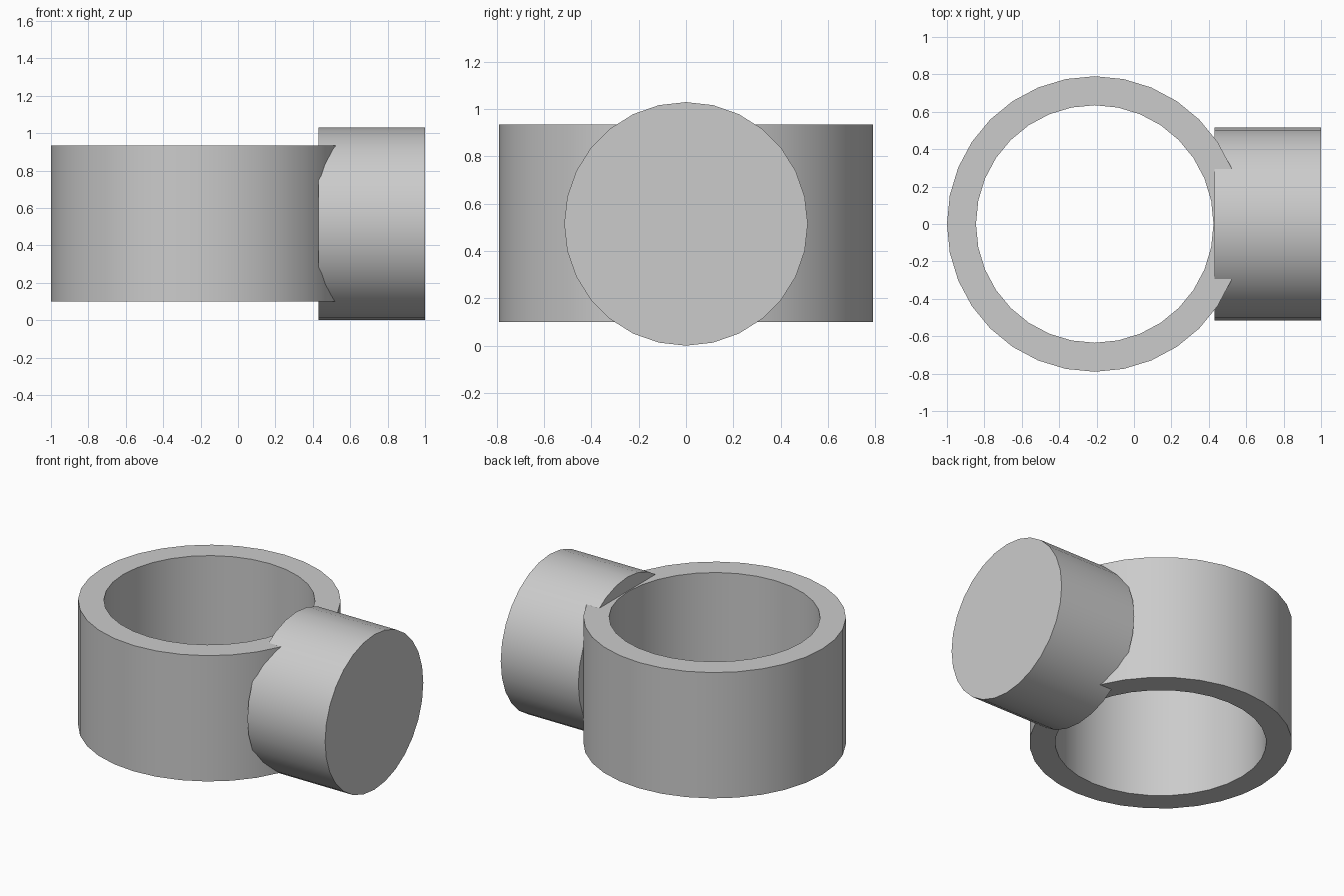
import bpy
import bmesh
import math
from mathutils import Matrix, Vector

cube = bpy.data.objects.get("Cube")
if cube:
    bpy.data.objects.remove(cube, do_unlink=True)

# Single plain grey
GREY = (0.6, 0.6, 0.6, 1.0)
grey = bpy.data.materials.new("plain grey")
grey.use_nodes = True
grey.diffuse_color = GREY
grey.node_tree.nodes["Principled BSDF"].inputs["Base Color"].default_value = GREY


def finish(name, bm):
    """Turn a bmesh into a smooth-sided object with sharp rims."""
    bmesh.ops.recalc_face_normals(bm, faces=bm.faces)
    mesh = bpy.data.meshes.new(name)
    bm.to_mesh(mesh)
    bm.free()
    mesh.materials.append(grey)
    obj = bpy.data.objects.new(name, mesh)
    bpy.context.collection.objects.link(obj)
    bpy.ops.object.select_all(action="DESELECT")
    obj.select_set(True)
    bpy.context.view_layer.objects.active = obj
    bpy.ops.object.shade_smooth_by_angle(angle=math.radians(30))
    return obj


# Open ring: a rectangular wall section spun about the vertical axis
centre = Vector((-0.21, 0, 0))
inner, outer, bottom, top = 0.635, 0.79, 0.1, 0.935
bm = bmesh.new()
section = [(inner, bottom), (outer, bottom), (outer, top), (inner, top)]
verts = [bm.verts.new(centre + Vector((r, 0, z))) for r, z in section]
edges = [bm.edges.new((verts[i], verts[(i + 1) % 4])) for i in range(4)]
bmesh.ops.spin(bm, geom=verts + edges, cent=centre, axis=(0, 0, 1),
               angle=math.tau, steps=32, use_merge=True)
bmesh.ops.remove_doubles(bm, verts=bm.verts, dist=0.0001)
finish("ring_wall", bm)

# Solid round stub lying along x, sunk into the ring's side
start, end, radius = 0.43, 1.0, 0.515
bm = bmesh.new()
bmesh.ops.create_cone(
    bm, cap_ends=True, segments=28, radius1=radius, radius2=radius,
    depth=end - start,
    matrix=Matrix.Translation(((start + end) / 2, 0, radius))
    @ Matrix.Rotation(math.pi / 2, 4, "Y"))
finish("side_stub", bm)
